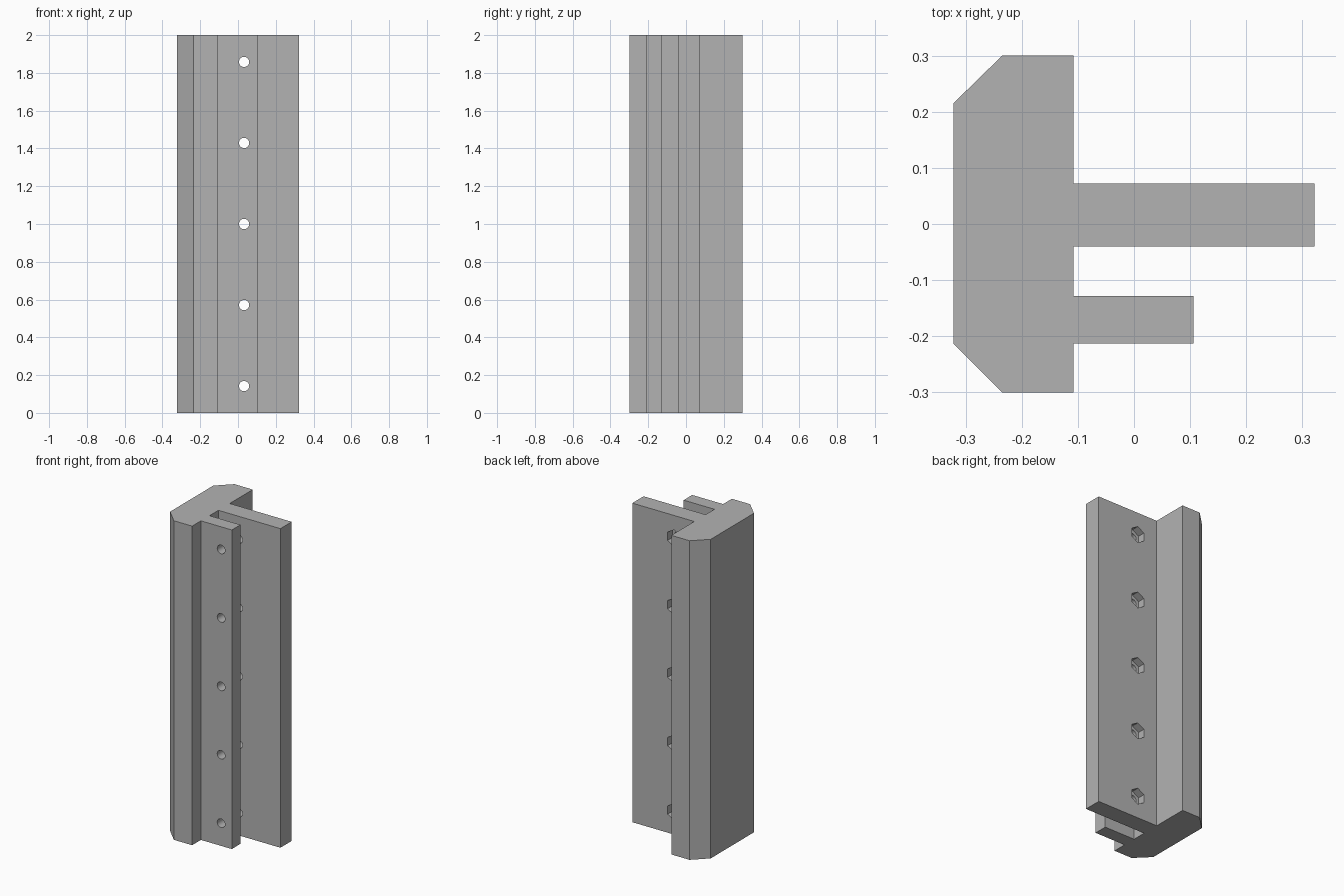
import bpy, bmesh, math
from mathutils import Matrix

cube = bpy.data.objects.get("Cube")
if cube:
    bpy.data.objects.remove(cube, do_unlink=True)

HEIGHT = 2.0
HOLE_X = 0.032
HOLE_Z = [1.0 + 0.429 * i for i in range(-2, 3)]

grey = bpy.data.materials.new("light grey")
grey.use_nodes = True
colour = (0.45, 0.45, 0.45, 1)
grey.diffuse_color = colour
grey.node_tree.nodes["Principled BSDF"].inputs["Base Color"].default_value = colour


def make_object(name, bm):
    bmesh.ops.recalc_face_normals(bm, faces=bm.faces[:])
    mesh = bpy.data.meshes.new(name)
    bm.to_mesh(mesh)
    bm.free()
    mesh.materials.append(grey)
    obj = bpy.data.objects.new(name, mesh)
    bpy.context.collection.objects.link(obj)
    return obj


def bore_row(name, sides, radius, y0, y1):
    """A column of prisms along y, one at each hole height."""
    bm = bmesh.new()
    for z in HOLE_Z:
        place = (Matrix.Translation((HOLE_X, (y0 + y1) / 2, z))
                 @ Matrix.Rotation(math.pi / 2, 4, 'X'))
        bmesh.ops.create_cone(bm, cap_ends=True, segments=sides, radius1=radius,
                              radius2=radius, depth=y1 - y0, matrix=place)
    obj = make_object(name, bm)
    obj.hide_render = True
    return obj


# Extruded rail: chamfered spine, short front rib and long flange
profile = [(-0.322, -0.213), (-0.235, -0.3), (-0.108, -0.3), (-0.108, -0.213),
           (0.106, -0.213), (0.106, -0.128), (-0.108, -0.128), (-0.108, -0.04),
           (0.322, -0.04), (0.322, 0.072), (-0.108, 0.072), (-0.108, 0.3),
           (-0.235, 0.3), (-0.322, 0.215)]
bm = bmesh.new()
base = bm.faces.new([bm.verts.new((x, y, 0)) for x, y in profile])
top = bmesh.ops.extrude_face_region(bm, geom=[base], use_keep_orig=True)["geom"]
bmesh.ops.translate(bm, vec=(0, 0, HEIGHT),
                    verts=[v for v in top if isinstance(v, bmesh.types.BMVert)])
rail = make_object("slotted_rail", bm)

# Round screw bores and hexagonal nut pockets in the back of the flange
cutters = [bore_row("screw_bores", 32, 0.027, -0.4, 0.2),
           bore_row("nut_pockets", 6, 0.052, 0.025, 0.2)]
for cutter in cutters:
    mod = rail.modifiers.new(cutter.name, 'BOOLEAN')
    mod.operation = 'DIFFERENCE'
    mod.solver = 'EXACT'
    mod.object = cutter

# Bake the cuts and drop the cutters
bpy.context.view_layer.update()
graph = bpy.context.evaluated_depsgraph_get()
cut_mesh = bpy.data.meshes.new_from_object(rail.evaluated_get(graph))
rail.modifiers.clear()
rail.data = cut_mesh
for cutter in cutters:
    bpy.data.objects.remove(cutter, do_unlink=True)

# Smooth bore walls, crisp edges elsewhere
bpy.ops.object.select_all(action='DESELECT')
rail.select_set(True)
bpy.context.view_layer.objects.active = rail
bpy.ops.object.shade_smooth_by_angle(angle=math.radians(30))
